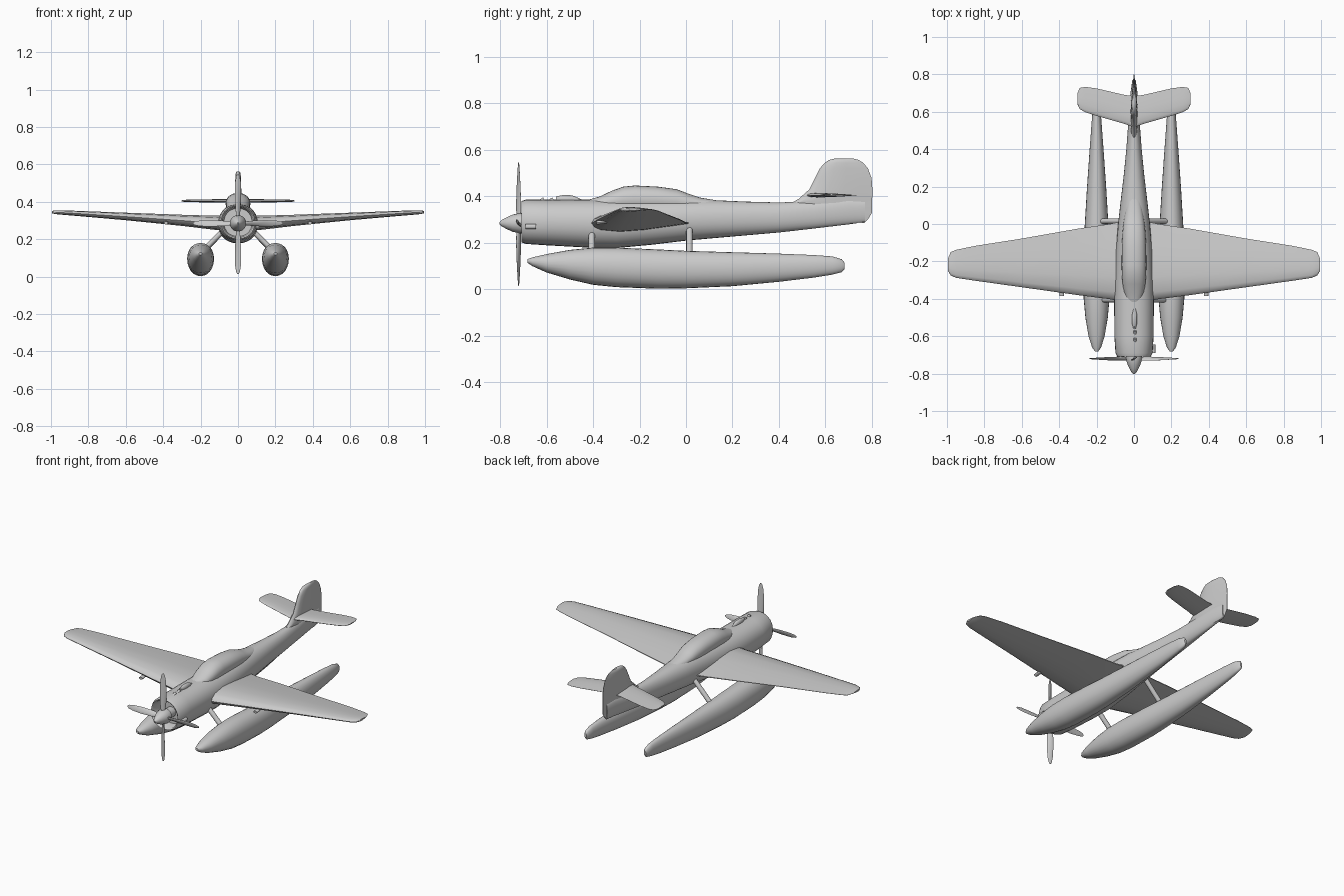
import bpy, bmesh, math
from mathutils import Vector, Matrix


def finish(name, bm, angle=40):
    bmesh.ops.recalc_face_normals(bm, faces=bm.faces)
    me = bpy.data.meshes.new(name)
    bm.to_mesh(me)
    bm.free()
    ob = bpy.data.objects.new(name, me)
    bpy.context.collection.objects.link(ob)
    bpy.ops.object.select_all(action='DESELECT')
    ob.select_set(True)
    bpy.context.view_layer.objects.active = ob
    bpy.ops.object.shade_smooth_by_angle(angle=math.radians(angle))
    return ob


def loft(name, rings, angle=40):
    """Skin a list of equal-length point rings and cap both ends."""
    bm = bmesh.new()
    rows = [[bm.verts.new(p) for p in r] for r in rings]
    n = len(rows[0])
    for a, b in zip(rows, rows[1:]):
        for i in range(n):
            bm.faces.new((a[i], a[(i + 1) % n], b[(i + 1) % n], b[i]))
    bm.faces.new(rows[0])
    bm.faces.new(rows[-1])
    return finish(name, bm, angle)


def body(name, stations, x=0, power=1.0, n=28, angle=40):
    """Stations along y: (y, half width, bottom z, top z)."""
    def s(v):
        return math.copysign(abs(v) ** power, v)
    rings = []
    for y, w, z0, z1 in stations:
        rings.append([(x + w * s(math.cos(t)), y, (z0 + z1) / 2 + (z1 - z0) / 2 * s(math.sin(t)))
                      for t in (2 * math.pi * i / n for i in range(n))])
    return loft(name, rings, angle)


# Closed aerofoil: (chord fraction, thickness fraction)
FOIL = [(0, 0), (.03, .22), (.1, .39), (.3, .5), (.55, .4), (.8, .2), (1, .03),
        (1, -.03), (.8, -.18), (.55, -.36), (.3, -.46), (.1, -.37), (.03, -.22)]


def foil_ring(lead, trail, thick, place):
    return [place(lead + (trail - lead) * c, thick * t) for c, t in FOIL]


def surface(name, stations):
    """Full-span surface from half stations (x, lead y, trail y, z, thickness)."""
    full = [(-s[0],) + s[1:] for s in reversed(stations)] + list(stations)
    return loft(name, [foil_ring(l, t, th, lambda y, h, x=x, z=z: (x, y, z + h))
                       for x, l, t, z, th in full], 50)


def rod(name, a, b, rx, ry):
    """Oval strut between two points."""
    a, b = Vector(a), Vector(b)
    bm = bmesh.new()
    bmesh.ops.create_cone(bm, cap_ends=True, segments=12, radius1=1, radius2=1, depth=1)
    rot = (b - a).to_track_quat('Z', 'Y').to_matrix().to_4x4()
    bm.transform(Matrix.Translation((a + b) / 2) @ rot @
                 Matrix.Diagonal((rx, ry, (b - a).length, 1)))
    return finish(name, bm)


# Fuselage with recessed open cowl at the nose
body("fuselage", [
    (-.64, .035, .25, .32), (-.64, .075, .215, .365), (-.70, .082, .21, .372),
    (-.708, .09, .203, .38), (-.69, .099, .196, .386), (-.6, .105, .19, .386),
    (-.42, .106, .18, .387), (-.3, .105, .178, .388), (-.15, .098, .192, .39),
    (0, .085, .21, .39), (.1, .074, .219, .385), (.25, .056, .232, .378),
    (.4, .041, .245, .374), (.55, .03, .262, .38), (.7, .019, .28, .39),
    (.77, .009, .29, .38)], power=.92)

# Canopy fairing
body("canopy", [
    (-.43, .03, .34, .383), (-.37, .052, .33, .40), (-.32, .061, .33, .424),
    (-.27, .065, .33, .442), (-.22, .066, .33, .447), (-.12, .065, .33, .442),
    (-.04, .061, .33, .431), (.01, .055, .33, .412), (.06, .048, .33, .395),
    (.14, .035, .33, .382)], power=.9)

# Main wing
surface("main_wing", [
    (.06, -.415, .015, .285, .085), (.13, -.402, .0, .287, .078), (.3, -.38, -.025, .300, .062),
    (.6, -.338, -.078, .321, .042), (.85, -.303, -.117, .337, .029),
    (.95, -.288, -.138, .343, .024), (.98, -.275, -.15, .344, .02),
    (.995, -.25, -.185, .345, .012)])

# Tailplane
surface("tailplane", [
    (.01, .52, .685, .405, .02), (.05, .535, .69, .405, .02), (.2, .578, .725, .405, .016),
    (.26, .598, .733, .405, .014), (.29, .614, .728, .405, .011), (.302, .64, .70, .405, .006)])

# Tail fin and rudder, stacked upwards
FIN = [(.285, .66, .765, .02), (.305, .62, .785, .025), (.33, .55, .80, .032),
       (.37, .45, .80, .04), (.39, .485, .801, .04), (.43, .53, .802, .038),
       (.48, .555, .798, .034), (.52, .575, .783, .032), (.545, .597, .762, .029),
       (.557, .615, .742, .024), (.563, .64, .72, .012)]
loft("tail_fin", [foil_ring(l, t, th, lambda y, h, z=z: (h, y, z)) for z, l, t, th in FIN], 50)

# Floats and their struts on both sides
for side, s in (("left", -1), ("right", 1)):
    body(side + "_float", [
        (-.682, .008, .115, .13), (-.66, .024, .10, .138), (-.6, .043, .073, .152),
        (-.5, .060, .043, .170), (-.4, .069, .02, .180), (-.3, .072, .010, .180),
        (-.12, .069, .003, .172), (0, .063, .005, .166), (.2, .051, .014, .160),
        (.4, .037, .033, .154), (.55, .026, .051, .148), (.63, .02, .064, .142),
        (.67, .014, .074, .13), (.682, .007, .088, .115)], x=.2 * s, power=.95, n=24)
    rod(side + "_front_strut", (.185 * s, -.405, .14), (.07 * s, -.405, .255), .014, .014)
    rod(side + "_rear_strut", (.19 * s, .015, .13), (.06 * s, .015, .265), .014, .014)
    # Small probe under the wing leading edge
    rod(side + "_wing_probe", (.385 * s, -.385, .287), (.385 * s, -.34, .292), .012, .008)

# Spinner and engine shaft
HUB = .285
body("spinner", [(y, r, HUB - r, HUB + r) for y, r in (
    (-.802, .004), (-.792, .014), (-.77, .026), (-.745, .037), (-.715, .044),
    (-.695, .042), (-.695, .03), (-.63, .03))], n=20)

# Four twisted propeller blades
for k, length in enumerate((.262, .24, .27, .24)):
    turn = Matrix.Translation((0, -.72, HUB)) @ Matrix.Rotation(k * math.pi / 2, 4, 'Y')
    rings = []
    for f, chord, twist in ((.1, .022, 50), (.3, .034, 38), (.6, .038, 25),
                            (.85, .031, 17), (.96, .02, 14), (1, .008, 12)):
        rot = Matrix.Rotation(math.radians(twist), 4, 'Z')
        thick = .012 * (1.2 - f)
        rings.append([turn @ rot @ Vector((chord / 2 * math.cos(a), thick / 2 * math.sin(a), f * length))
                      for a in (2 * math.pi * i / 10 for i in range(10))])
    loft("propeller_blade_%d" % (k + 1), rings)

# Cowl details: top bumps and side intake
body("cowl_scoop", [(-.56, .006, .375, .40), (-.53, .014, .37, .406),
                    (-.49, .014, .37, .405), (-.45, .006, .37, .388)], x=.003, n=12)
for i, y in enumerate((-.64, -.6)):
    rod("cowl_bump_%d" % (i + 1), (.005, y, .37), (.005, y + .03, .388), .009, .009)
rod("side_intake", (.103, -.69, .27), (.103, -.645, .27), .011, .011)
